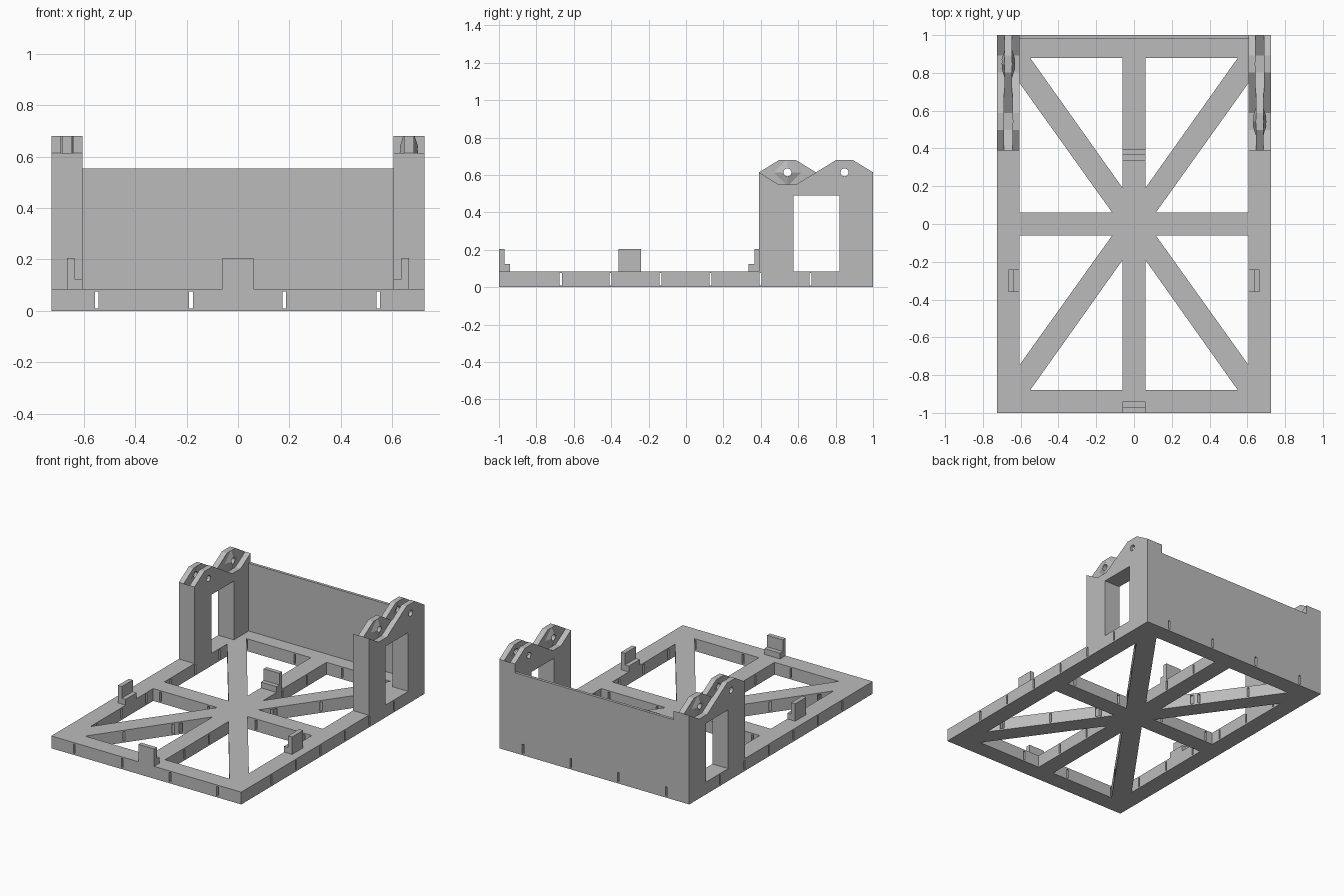
import bpy, bmesh, math
from mathutils import Matrix, Vector

if "Cube" in bpy.data.objects:
    bpy.data.objects.remove(bpy.data.objects["Cube"], do_unlink=True)

grey = bpy.data.materials.new("light grey plastic")
grey.use_nodes = True
grey.diffuse_color = (0.5, 0.5, 0.5, 1)
grey.node_tree.nodes["Principled BSDF"].inputs["Base Color"].default_value = (0.5, 0.5, 0.5, 1)


def finish(name, bm):
    bmesh.ops.recalc_face_normals(bm, faces=bm.faces[:])
    mesh = bpy.data.meshes.new(name)
    bm.to_mesh(mesh)
    bm.free()
    mesh.materials.append(grey)
    ob = bpy.data.objects.new(name, mesh)
    bpy.context.collection.objects.link(ob)
    return ob


def prism(name, points, lo, hi, axis):
    """Extrude a flat outline along an axis: (y,z) for X, (x,z) for Y, (x,y) for Z."""
    place = {"X": lambda a, b: (lo, a, b), "Y": lambda a, b: (a, lo, b), "Z": lambda a, b: (a, b, lo)}[axis]
    step = {"X": (1, 0, 0), "Y": (0, 1, 0), "Z": (0, 0, 1)}[axis]
    bm = bmesh.new()
    face = bm.faces.new([bm.verts.new(place(a, b)) for a, b in points])
    made = bmesh.ops.extrude_face_region(bm, geom=[face])["geom"]
    verts = [v for v in made if isinstance(v, bmesh.types.BMVert)]
    bmesh.ops.translate(bm, verts=verts, vec=Vector(step) * (hi - lo))
    return finish(name, bm)


def box(name, x0, x1, y0, y1, z0, z1):
    return prism(name, [(x0, y0), (x1, y0), (x1, y1), (x0, y1)], z0, z1, "Z")


def frustum(name, x, y, z, r1, r2, depth, sides, sign=1):
    """Cone or cylinder whose axis runs along x, wide end facing away from sign."""
    bm = bmesh.new()
    turn = Matrix.Rotation(sign * math.pi / 2, 4, "Y")
    bmesh.ops.create_cone(bm, cap_ends=True, segments=sides, radius1=r1, radius2=r2,
                          depth=depth, matrix=Matrix.Translation((x, y, z)) @ turn)
    return finish(name, bm)


def boolean(target, tool, operation="DIFFERENCE"):
    tool.hide_render = True
    mod = target.modifiers.new("cut", "BOOLEAN")
    mod.operation, mod.solver, mod.object = operation, "EXACT", tool
    bpy.context.view_layer.objects.active = target
    bpy.ops.object.modifier_apply(modifier=mod.name)
    bpy.data.objects.remove(tool, do_unlink=True)


W, L, H = 0.725, 1.0, 0.085      # base half width, half length, height
IN = 0.605                       # inner edge of the side rails

# Base frame with eight triangular openings
base = box("base_frame", -W, W, -L, L, 0, H)
for sx in (-1, 1):
    for sy in (-1, 1):
        for tri in ([(0.06, 0.88), (0.55, 0.88), (0.06, 0.19)],
                    [(IN, 0.745), (IN, 0.06), (0.115, 0.06)]):
            boolean(base, prism("opening", [(sx * x, sy * y) for x, y in tri], -0.1, 0.2, "Z"))

# Narrow slots running through the frame both ways
for i in range(6):
    y = -0.67 + i * 0.267
    boolean(base, box("slot", -0.9, 0.9, y - 0.006, y + 0.006, 0.01, 0.075))
for x in (-0.55, -0.183, 0.18, 0.545):
    boolean(base, box("slot", x - 0.007, x + 0.007, -1.2, 1.2, 0.01, 0.075))

# Back wall
box("back_wall", -IN, IN, 0.98, L, H, 0.553)

# Stepped clips
TALL, LOW = 0.205, 0.125
for name, outer, mid, inner in (("front_clip", -1.0, -0.97, -0.94), ("rear_clip", 0.395, 0.365, 0.335)):
    step = [(outer, H), (outer, TALL), (mid, TALL), (mid, LOW), (inner, LOW), (inner, H)]
    prism(name, step, -0.06, 0.06, "X")
for side, s in (("left", 1), ("right", -1)):
    step = [(0.665, H), (0.665, TALL), (0.635, TALL), (0.635, LOW), (IN, LOW), (IN, H)]
    prism(side + "_clip", [(s * x, z) for x, z in step], -0.36, -0.24, "Y")

# Towers: windowed arch with two hexagonal valleys in its top
PIVOT, RISE = 0.614, 0.066
HALF, FLAT = 0.1525, 0.045
CENTRES = (0.5425, 0.8475)
arch = [(0.39, H), (0.39, PIVOT)]
for c in CENTRES:
    arch += [(c - FLAT, PIVOT - RISE), (c + FLAT, PIVOT - RISE), (c + HALF, PIVOT)]
arch += [(1.0, H), (0.82, H), (0.82, 0.49), (0.575, 0.49), (0.575, H)]


def hexagon(c):
    return [(c - HALF, PIVOT), (c - FLAT, PIVOT + RISE), (c + FLAT, PIVOT + RISE),
            (c + HALF, PIVOT), (c + FLAT, PIVOT - RISE), (c - FLAT, PIVOT - RISE)]


def drill(ob, x, c):
    boolean(ob, frustum("drill", x, c, PIVOT, 0.021, 0.021, 0.4, 24))


PLATE, GAP, BUMP = 0.02, 0.023, 0.016
for side, s in (("left", 1), ("right", -1)):
    mid = s * (W + IN) / 2
    prism(side + "_tower", arch, mid - 0.06, mid + 0.06, "X")
    tab, fork = CENTRES if s == 1 else CENTRES[::-1]

    # Single central tab with a pyramid boss on each face
    plate = prism(side + "_hinge_tab", hexagon(tab), mid - PLATE, mid + PLATE, "X")
    for d in (-1, 1):
        boss = frustum("boss", mid + d * (PLATE + BUMP / 2 - 0.001), tab, PIVOT,
                       0.08, 0.022, BUMP + 0.002, 4, d)
        trim = prism("trim", hexagon(tab), mid - 0.1, mid + 0.1, "X")
        boolean(boss, trim, "INTERSECT")
        boolean(plate, boss, "UNION")
    drill(plate, mid, tab)

    # Pair of fork ears with matching sockets
    for d, label in ((-1, "a"), (1, "b")):
        near, far = mid + d * GAP, mid + d * 0.06
        ear = prism(side + "_fork_ear_" + label, hexagon(fork), min(near, far), max(near, far), "X")
        boolean(ear, frustum("socket", mid + d * (GAP + BUMP / 2 - 0.001), fork, PIVOT,
                             0.08, 0.022, BUMP + 0.002, 4, d))
        drill(ear, mid, fork)
